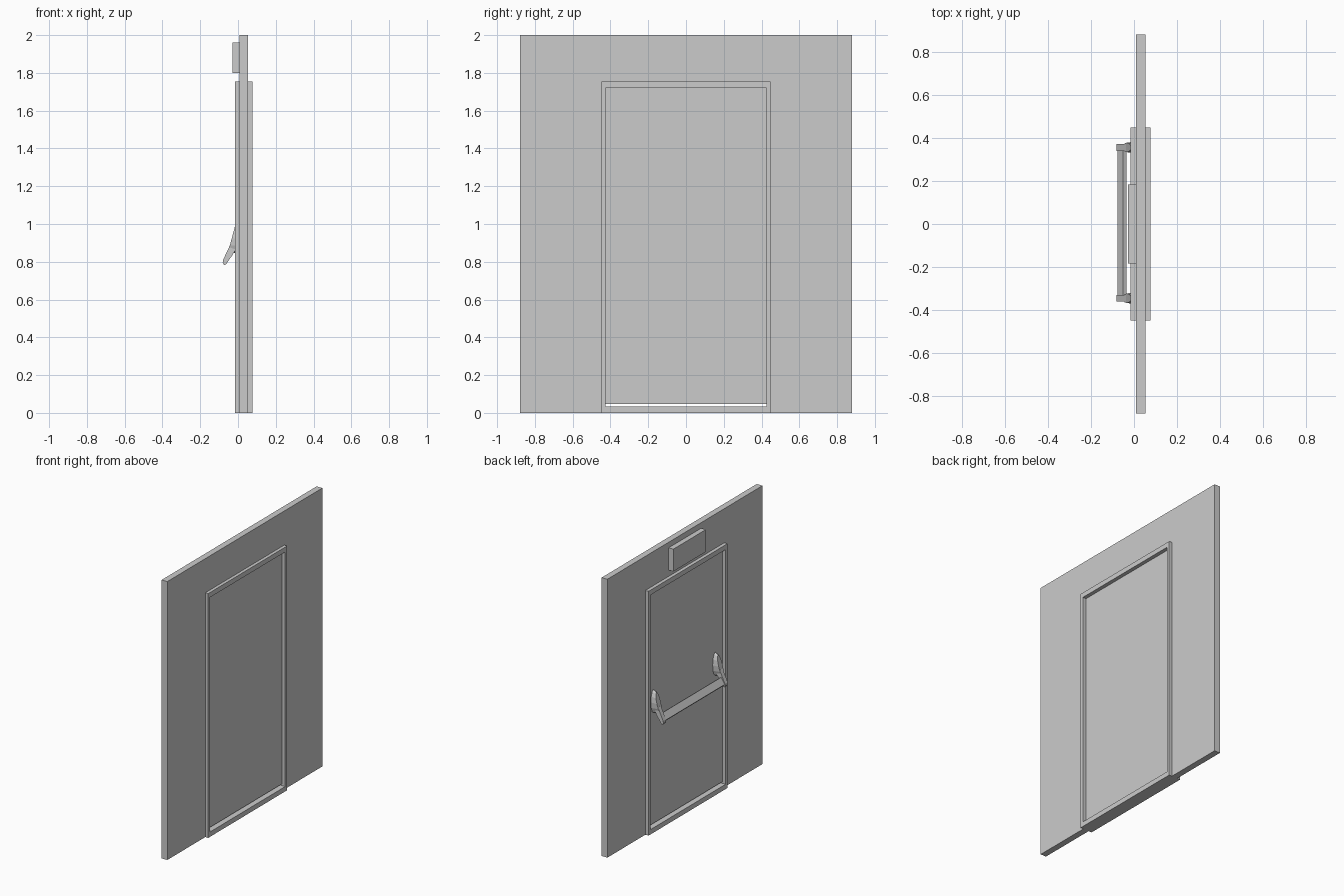
import bpy, bmesh, math

if "Cube" in bpy.data.objects:
    bpy.data.objects.remove(bpy.data.objects["Cube"])


def make(name, rings, cap=True, closed=False):
    """Loft equal-length point rings into a solid."""
    bm = bmesh.new()
    loops = [[bm.verts.new(p) for p in r] for r in rings]
    pairs = list(zip(loops, loops[1:] + loops[:1]))
    if not closed:
        pairs.pop()
    for a, b in pairs:
        for i in range(len(a)):
            j = (i + 1) % len(a)
            bm.faces.new((a[i], a[j], b[j], b[i]))
    if cap:
        bm.faces.new(loops[0])
        bm.faces.new(loops[-1])
    bmesh.ops.recalc_face_normals(bm, faces=bm.faces)
    me = bpy.data.meshes.new(name)
    bm.to_mesh(me)
    bm.free()
    ob = bpy.data.objects.new(name, me)
    bpy.context.collection.objects.link(ob)
    return ob


def slab(name, pts, x0, x1):
    """Extrude a (y, z) outline along x."""
    return make(name, [[(x, y, z) for y, z in pts] for x in (x0, x1)])


def prism(name, pts, y0, y1):
    """Extrude an (x, z) outline along y."""
    return make(name, [[(x, y, z) for x, z in pts] for y in (y0, y1)])


def rect(w, z0, z1):
    return [(-w, z0), (w, z0), (w, z1), (-w, z1)]


# Wall with door opening
W, H, FW, FH = 0.88, 2.0, 0.448, 1.755
slab("wall", [(-W, 0), (-FW, 0), (-FW, FH), (FW, FH), (FW, 0), (W, 0), (W, H), (-W, H)],
     0.009, 0.054)

# Door frame: closed ring with threshold
outer, inner = rect(FW, 0, FH), rect(0.426, 0.035, 1.72)
section = [(outer, -0.016), (outer, 0.077), (inner, 0.077), (inner, -0.016)]
make("door_frame", [[(x, y, z) for y, z in o] for o, x in section], cap=False, closed=True)

# Door leaf, hung just above the threshold
slab("door_leaf", rect(0.426, 0.046, 1.72), 0.01, 0.05)

# Sign box over the door
slab("sign_box", rect(0.184, 1.80, 1.96), -0.028, 0.009)

# Push bar
prism("push_bar", [(-0.077, 0.805), (-0.050, 0.850), (-0.036, 0.842), (-0.064, 0.790)],
      -0.335, 0.345)

# Pivot mounts and arms at both ends of the bar
for side, yc in (("left", 0.356), ("right", -0.345)):
    prism("arm_" + side,
          [(-0.020, 0.895), (-0.038, 0.898), (-0.050, 0.872), (-0.079, 0.810), (-0.081, 0.795),
           (-0.074, 0.783), (-0.064, 0.785), (-0.030, 0.835), (-0.012, 0.865)],
          yc - 0.016, yc + 0.016)
    base, front = [], []
    for i in range(12):
        a = 2 * math.pi * i / 12
        c, s = math.cos(a), math.sin(a)
        base.append((0.01, yc + 0.028 * c, 0.925 + 0.083 * s))
        z = 0.923 + 0.072 * s
        x = -0.014 - 0.27 * (0.995 - z)
        front.append((max(x, -0.046), yc + 0.022 * c, z))
    make("pivot_mount_" + side, [base, front])
